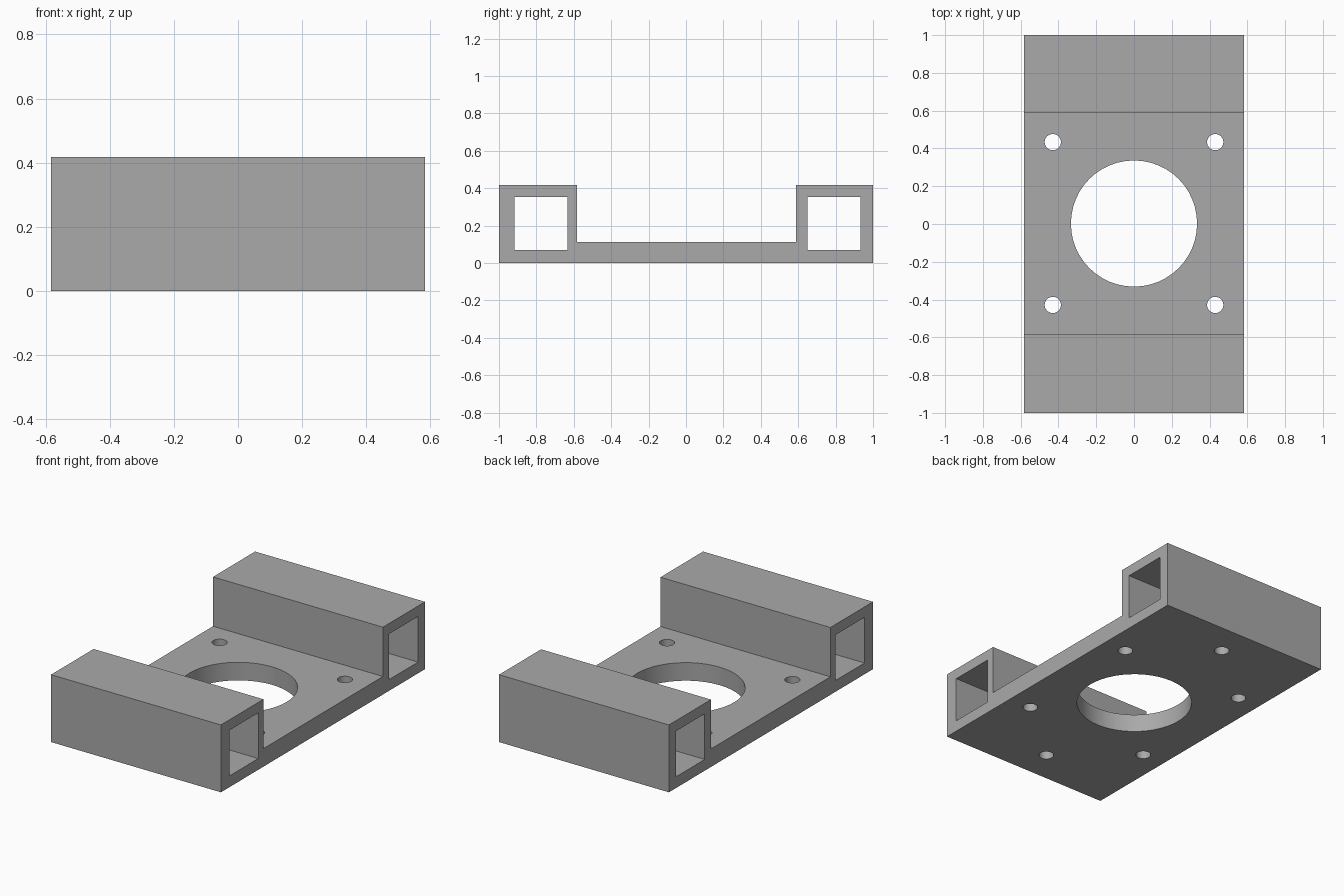
import bpy
import bmesh
from mathutils import Matrix, Vector

if "Cube" in bpy.data.objects:
    bpy.data.objects.remove(bpy.data.objects["Cube"], do_unlink=True)

HALF_WIDTH = 0.583
HEIGHT = 0.418
PLATE = 0.112
FLOOR = 0.07
HOLE_RADIUS = 0.043

grey = bpy.data.materials.new("plain grey")
grey.use_nodes = True
colour = (0.4, 0.4, 0.4, 1)
grey.diffuse_color = colour
grey.node_tree.nodes["Principled BSDF"].inputs["Base Color"].default_value = colour


def link(name, bm, helper=False):
    mesh = bpy.data.meshes.new(name)
    bmesh.ops.recalc_face_normals(bm, faces=bm.faces[:])
    bm.to_mesh(mesh)
    bm.free()
    mesh.materials.append(grey)
    obj = bpy.data.objects.new(name, mesh)
    bpy.context.collection.objects.link(obj)
    obj.hide_render = helper
    return obj


def extrude_profile(bm, points, half):
    """Sweep a (y, z) outline along x from -half to half."""
    face = bm.faces.new([bm.verts.new((-half, y, z)) for y, z in points])
    swept = bmesh.ops.extrude_face_region(bm, geom=[face])
    verts = [v for v in swept["geom"] if isinstance(v, bmesh.types.BMVert)]
    bmesh.ops.translate(bm, verts=verts, vec=Vector((2 * half, 0, 0)))


def drill(bm, x, y, z0, z1, radius, sides):
    """Add a vertical round cutter."""
    bmesh.ops.create_cone(bm, cap_ends=True, segments=sides, radius1=radius,
                          radius2=radius, depth=z1 - z0,
                          matrix=Matrix.Translation((x, y, (z0 + z1) / 2)))


def cut(obj, cutter):
    mod = obj.modifiers.new(cutter.name, "BOOLEAN")
    mod.operation = "DIFFERENCE"
    mod.solver = "EXACT"
    mod.object = cutter
    bpy.context.view_layer.objects.active = obj
    bpy.ops.object.modifier_apply(modifier=mod.name)
    bpy.data.objects.remove(cutter, do_unlink=True)


# Base plate with a raised block at each end
front, back = -0.583, 0.588
bm = bmesh.new()
extrude_profile(bm, [(-1, 0), (1, 0), (1, HEIGHT), (back, HEIGHT), (back, PLATE),
                     (front, PLATE), (front, HEIGHT), (-1, HEIGHT)], HALF_WIDTH)
bracket = link("mounting_bracket", bm)

# Square channels running through both blocks
bm = bmesh.new()
for y0, y1 in ((-0.917, -0.634), (0.649, 0.932)):
    extrude_profile(bm, [(y0, FLOOR), (y1, FLOOR), (y1, 0.353), (y0, 0.353)], 0.7)
cut(bracket, link("channel_cutter", bm, True))

# Large centre opening, four corner holes, one hole in each channel floor
bm = bmesh.new()
middle = 0.0025
drill(bm, 0, middle, -0.1, 0.2, 0.334, 48)
for sx in (-1, 1):
    for sy in (-1, 1):
        drill(bm, sx * 0.43, middle + sy * 0.431, -0.1, 0.2, HOLE_RADIUS, 32)
for y in (-0.795, 0.795):
    drill(bm, 0, y, -0.1, 0.2, HOLE_RADIUS, 32)
cut(bracket, link("hole_cutter", bm, True))

# Smooth bores with crisp rims
bpy.ops.object.select_all(action="DESELECT")
bracket.select_set(True)
bpy.context.view_layer.objects.active = bracket
bpy.ops.object.shade_smooth_by_angle(angle=0.5)
